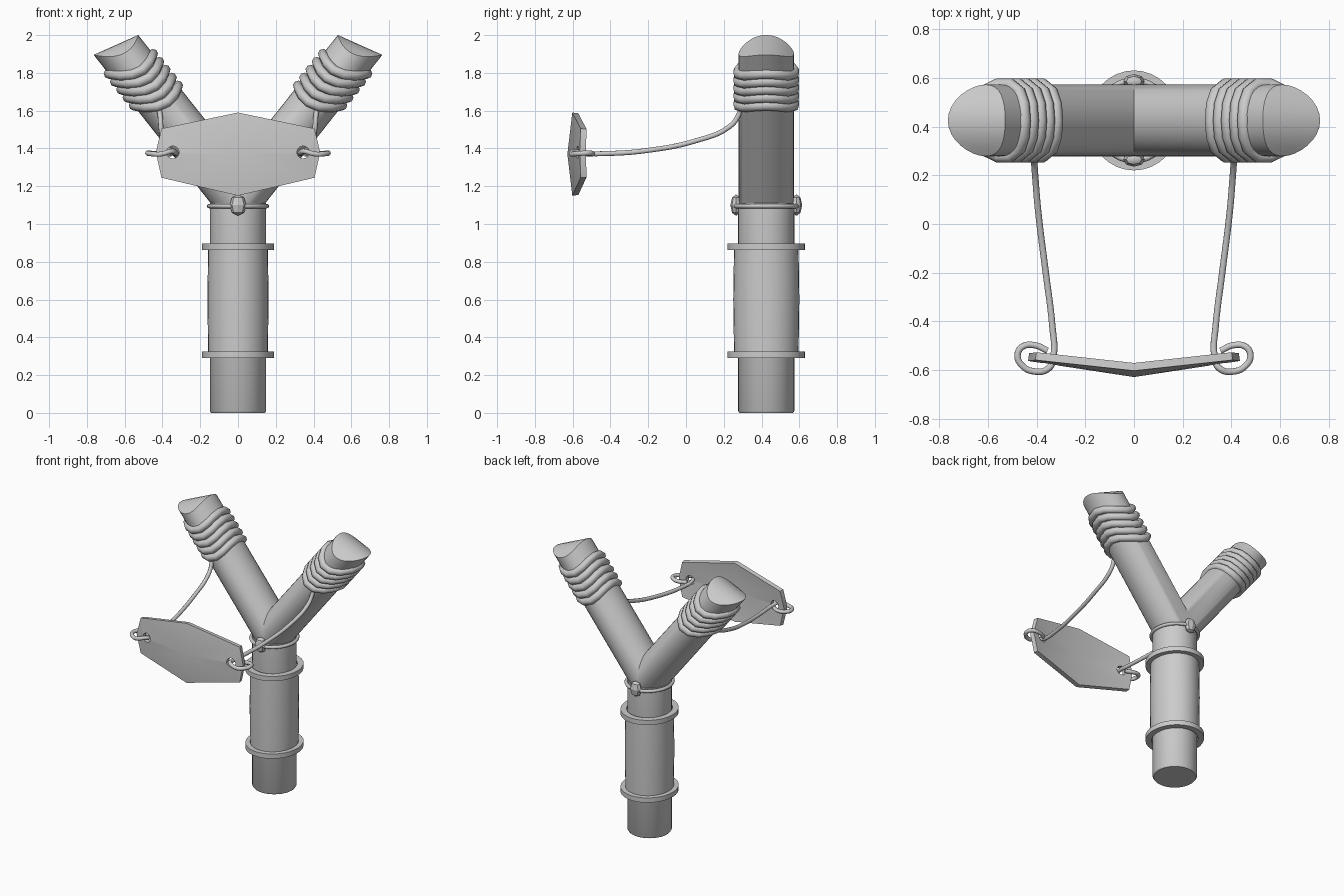
import bpy, bmesh
from math import sin, cos, tau, radians
from mathutils import Vector

if "Cube" in bpy.data.objects:
    bpy.data.objects.remove(bpy.data.objects["Cube"])

CY = 0.425                                   # depth of the fork's centre
ARM_U = Vector((0.62, 0, 0.785))             # direction of an arm
ARM_W = Vector((0.913, 0, -0.408))           # slanted width of its section


def activate(ob):
    bpy.ops.object.select_all(action='DESELECT')
    ob.select_set(True)
    bpy.context.view_layer.objects.active = ob


def finish(ob, mirror=False, angle=40):
    activate(ob)
    if mirror:
        ob.modifiers.new("Mirror", 'MIRROR')
        bpy.ops.object.modifier_apply(modifier="Mirror")
    bpy.ops.object.shade_smooth_by_angle(angle=radians(angle))
    return ob


def mesh_object(name, bm):
    bmesh.ops.remove_doubles(bm, verts=bm.verts, dist=0.0005)
    bmesh.ops.recalc_face_normals(bm, faces=bm.faces)
    me = bpy.data.meshes.new(name)
    bm.to_mesh(me)
    bm.free()
    ob = bpy.data.objects.new(name, me)
    bpy.context.collection.objects.link(ob)
    return ob


def loft(rings, closed=False):
    bm = bmesh.new()
    rows = [[bm.verts.new(p) for p in ring] for ring in rings]
    if closed:
        rows.append(rows[0])
    n = len(rows[0])
    for a, b in zip(rows, rows[1:]):
        for i in range(n):
            j = (i + 1) % n
            bm.faces.new((a[i], a[j], b[j], b[i]))
    return bm


def lathe(name, profile, closed=False, ry=1.0, sides=32):
    rings = [[(r * cos(tau * i / sides), CY + r * ry * sin(tau * i / sides), z)
              for i in range(sides)] for r, z in profile]
    return finish(mesh_object(name, loft(rings, closed)))


def arm_ring(z, a, b, drop, squash=1.0, sides=32):
    """Slanted section of an arm, sagging at the front and back."""
    c = Vector(((z - 1.13) * 0.79, CY, z))
    pts = []
    for i in range(sides):
        s, t = sin(tau * i / sides) * squash, cos(tau * i / sides)
        pts.append(c + ARM_W * a * t + Vector((0, b * s, 0)) - ARM_U * drop * s * s)
    return pts


def tube(name, paths, radius, cyclic=False, smooth=False, mirror=True):
    cu = bpy.data.curves.new(name, 'CURVE')
    cu.dimensions = '3D'
    cu.bevel_depth = radius
    cu.bevel_resolution = 2
    cu.use_fill_caps = True
    for path in paths:
        sp = cu.splines.new('BEZIER' if smooth else 'POLY')
        pts = sp.bezier_points if smooth else sp.points
        pts.add(len(path) - 1)
        for p, co in zip(pts, path):
            p.co = co if smooth else (*co, 1)
            if smooth:
                p.handle_left_type = p.handle_right_type = 'AUTO'
        sp.use_cyclic_u = cyclic
        sp.resolution_u = 6
    ob = bpy.data.objects.new(name, cu)
    bpy.context.collection.objects.link(ob)
    activate(ob)
    bpy.ops.object.convert(target='MESH')
    return finish(bpy.context.object, mirror, 60)


# Handle, sleeve and the two bands around it
lathe("handle", [(0, 0), (0.142, 0), (0.149, 0.01), (0.149, 1.11), (0, 1.11)])
lathe("grip_sleeve", [(0.145, 0.31), (0.158, 0.31), (0.162, 0.6),
                      (0.158, 0.88), (0.145, 0.88)], closed=True, ry=1.08)
for name, z in (("lower_band", 0.29), ("upper_band", 0.863)):
    lathe(name, [(0.15, z), (0.19, z), (0.19, z + 0.035), (0.15, z + 0.035)],
          closed=True, ry=1.08)

# Forked arms with a rounded, slanted tip
rings = [arm_ring(1.03, 0.13, 0.147, 0)]
rings += [arm_ring(1.948, 0.129, 0.147, 0.06, s) for s in (1, 0.75, 0.5, 0.25, 0)]
bm = loft(rings)
bmesh.ops.bisect_plane(bm, geom=bm.verts[:] + bm.edges[:] + bm.faces[:],
                       plane_co=(0, 0, 0), plane_no=(1, 0, 0), clear_inner=True)
finish(mesh_object("fork_arms", bm), mirror=True)

# Cord wound around each arm
coils = [arm_ring(1.68 + 0.042 * i, 0.128, 0.15, 0.06, sides=14) for i in range(5)]
tube("arm_wraps", coils, 0.027, cyclic=True)

# Thin collar and its front and back studs
collar = [(0.153 * cos(tau * i / 32), CY + 0.165 * sin(tau * i / 32), 1.095)
          for i in range(32)]
tube("collar", [collar], 0.012, cyclic=True, mirror=False)
for name, side in (("front_stud", -1), ("back_stud", 1)):
    bpy.ops.mesh.primitive_uv_sphere_add(segments=8, ring_count=4, radius=1,
                                         location=(0, CY + side * 0.16, 1.1))
    stud = bpy.context.object
    stud.name = name
    stud.scale = (0.045, 0.03, 0.057)
    finish(stud, angle=30)

# Pouch: shallow folded hexagon with two holes
rim = [(0, -0.602, 1.59), (0.405, -0.558, 1.505), (0.435, -0.562, 1.38),
       (0.405, -0.558, 1.245), (0, -0.602, 1.15)]
rim += [(-x, y, z) for x, y, z in rim[3:0:-1]]
bm = bmesh.new()
centre = bm.verts.new((0, -0.628, 1.37))
edge = [bm.verts.new(p) for p in rim]
for i, v in enumerate(edge):
    bm.faces.new((centre, v, edge[(i + 1) % len(edge)]))
pouch = mesh_object("pouch", bm)
if pouch.data.polygons[0].normal.y > 0:
    pouch.data.flip_normals()
solid = pouch.modifiers.new("Thickness", 'SOLIDIFY')
solid.thickness = 0.032
solid.offset = -1
activate(pouch)
bpy.ops.object.modifier_apply(modifier="Thickness")
for side in (-1, 1):
    bpy.ops.mesh.primitive_cylinder_add(vertices=16, radius=0.033, depth=0.3,
                                        location=(side * 0.345, -0.56, 1.38),
                                        rotation=(radians(90), 0, 0))
    cutter = bpy.context.object
    cutter.hide_render = True
    cut = pouch.modifiers.new("Hole", 'BOOLEAN')
    cut.operation = 'DIFFERENCE'
    cut.object = cutter
    activate(pouch)
    bpy.ops.object.modifier_apply(modifier="Hole")
    bpy.data.objects.remove(cutter)
finish(pouch)

# Cords from the wraps, threaded through the pouch and hooked round its edge
cord = [(0.425, 0.3, 1.66), (0.412, 0.275, 1.57), (0.408, 0.23, 1.515),
        (0.393, 0.05, 1.44), (0.362, -0.2, 1.39), (0.335, -0.42, 1.373),
        (0.33, -0.54, 1.375), (0.35, -0.592, 1.385), (0.41, -0.605, 1.37),
        (0.46, -0.58, 1.372), (0.478, -0.54, 1.375), (0.46, -0.505, 1.375),
        (0.41, -0.497, 1.37), (0.355, -0.52, 1.37)]
tube("cords", [cord], 0.014, smooth=True)
